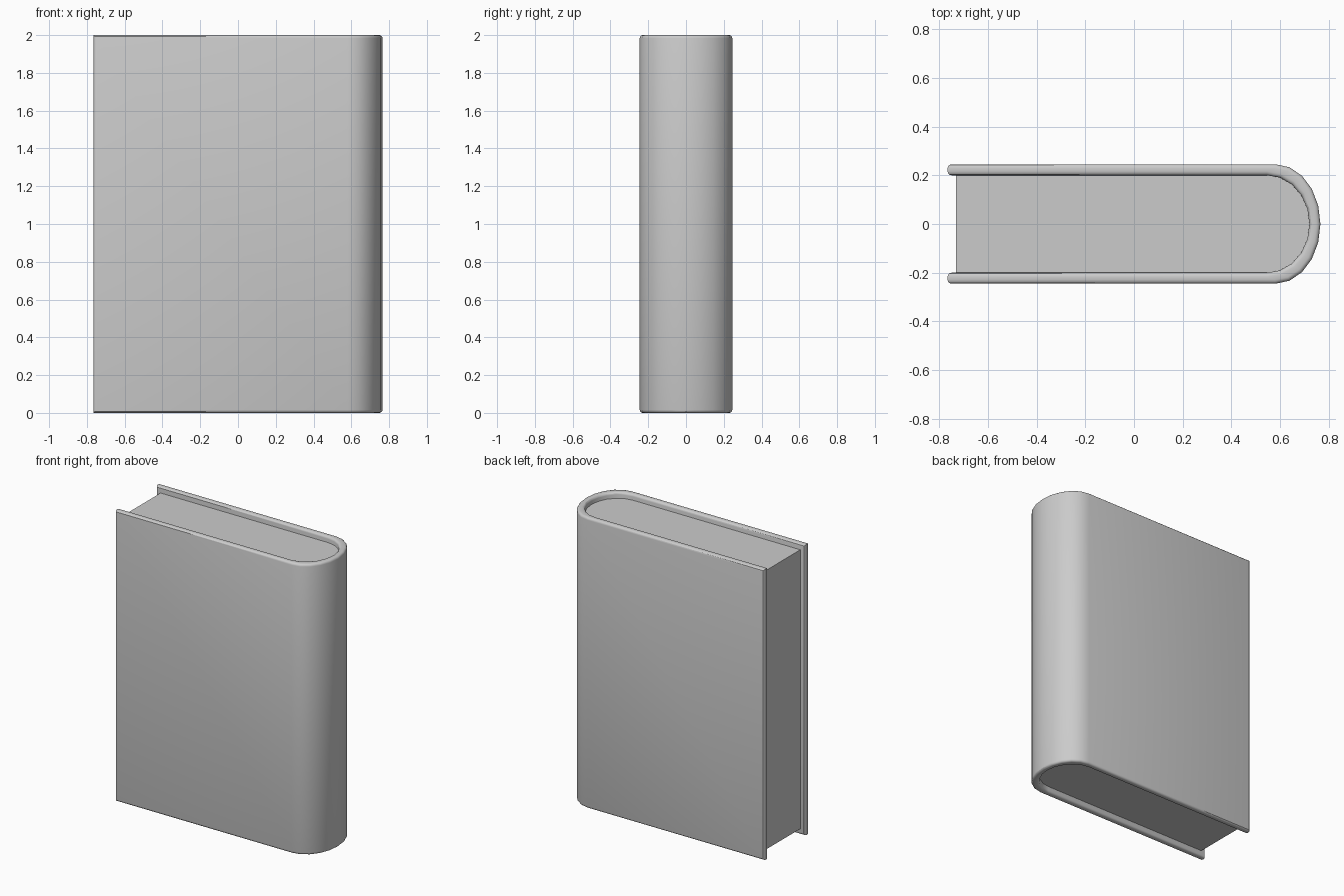
import bpy, bmesh
from math import sin, cos, pi

if "Cube" in bpy.data.objects:
    bpy.data.objects.remove(bpy.data.objects["Cube"])

STEPS = 10  # facets round the spine


def outline(x_open, x_flat, x_tip, half):
    """U-shaped outline: back edge, round spine, front edge."""
    pts = [(x_open, half)]
    for i in range(STEPS + 1):
        a = pi * i / STEPS
        pts.append((x_flat + (x_tip - x_flat) * sin(a), half * cos(a)))
    pts.append((x_open, -half))
    return pts


def finish(bm, name):
    bmesh.ops.recalc_face_normals(bm, faces=bm.faces)
    mesh = bpy.data.meshes.new(name)
    bm.to_mesh(mesh)
    bm.free()
    obj = bpy.data.objects.new(name, mesh)
    bpy.context.collection.objects.link(obj)
    bpy.ops.object.select_all(action='DESELECT')
    obj.select_set(True)
    bpy.context.view_layer.objects.active = obj
    bpy.ops.object.shade_smooth_by_angle(angle=pi / 6)
    return obj


# Cover: two boards and a rounded spine in one wrapped sheet
bm = bmesh.new()
rings = [[bm.verts.new((x, y, z)) for x, y in prof]
         for prof in (outline(-0.765, 0.58, 0.765, 0.245),
                      outline(-0.765, 0.545, 0.72, 0.2))
         for z in (0, 2)]
out_lo, out_hi, in_lo, in_hi = rings
n = len(out_lo)
for a, b in ((out_lo, out_hi), (out_hi, in_hi), (in_hi, in_lo), (in_lo, out_lo)):
    for i in range(n - 1):
        bm.faces.new((a[i], a[i + 1], b[i + 1], b[i]))
for i in (0, n - 1):
    bm.faces.new((out_lo[i], out_hi[i], in_hi[i], in_lo[i]))

# Round the long rims and the free board edges
rims = [bm.edges.get((r[i], r[i + 1])) for r in rings for i in range(n - 1)]
for lo, hi in ((out_lo, out_hi), (in_lo, in_hi)):
    rims += [bm.edges.get((lo[i], hi[i])) for i in (0, n - 1)]
bmesh.ops.bevel(bm, geom=rims, offset=0.016, offset_type='OFFSET',
                segments=3, profile=0.5, affect='EDGES')
finish(bm, "cover")

# Page block: solid fill, set back from the cover edges
bm = bmesh.new()
face = bm.faces.new([bm.verts.new((x, y, 0.04))
                     for x, y in outline(-0.73, 0.545, 0.72, 0.2)])
ext = bmesh.ops.extrude_face_region(bm, geom=[face], use_keep_orig=True)
bmesh.ops.translate(bm, vec=(0, 0, 1.92),
                    verts=[g for g in ext["geom"] if isinstance(g, bmesh.types.BMVert)])
finish(bm, "pages")
